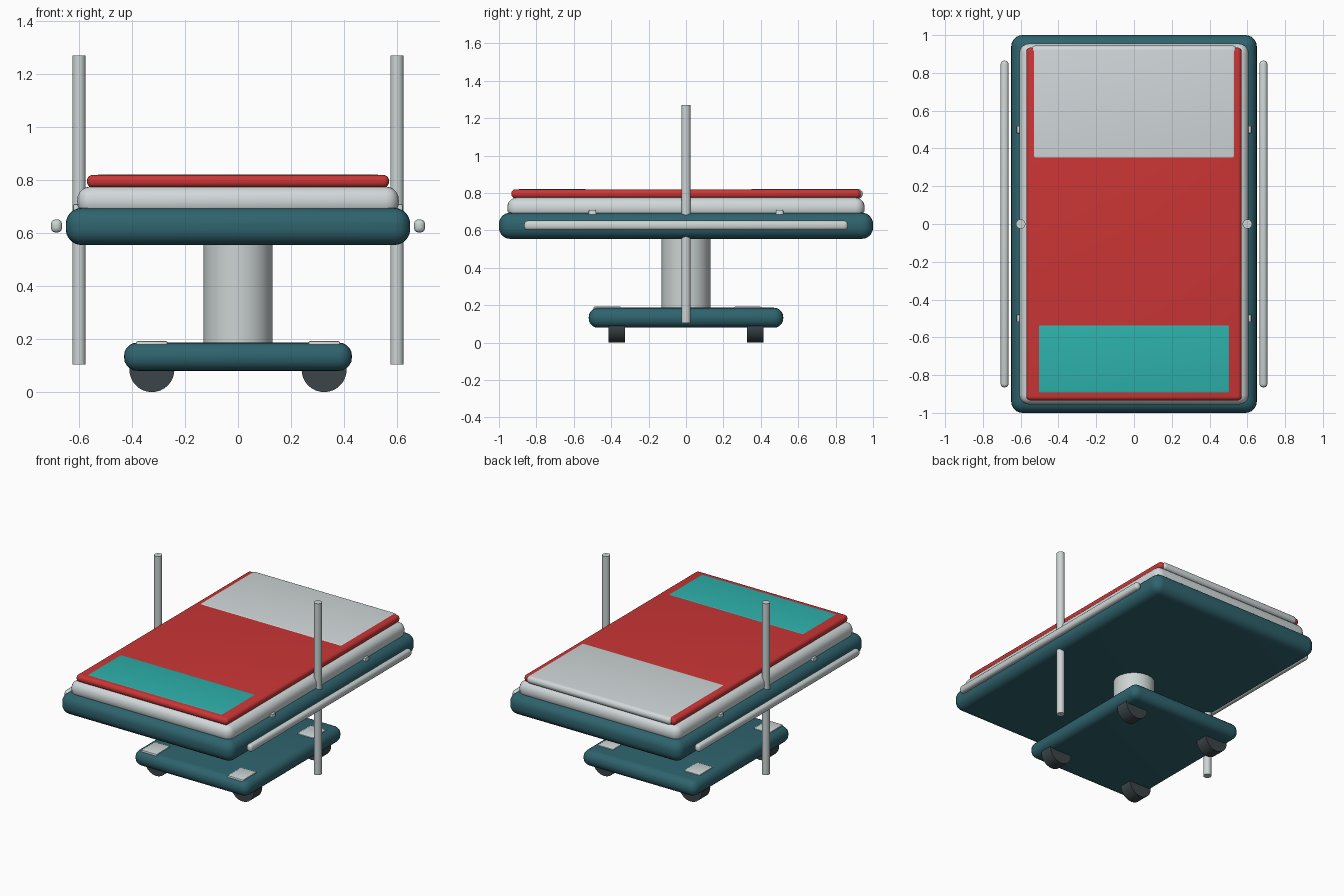
import bpy
from math import radians

cube = bpy.data.objects.get("Cube")
if cube:
    bpy.data.objects.remove(cube, do_unlink=True)


def material(name, rgb):
    m = bpy.data.materials.new(name)
    m.use_nodes = True
    m.diffuse_color = (*rgb, 1)
    m.node_tree.nodes["Principled BSDF"].inputs["Base Color"].default_value = (*rgb, 1)
    return m


TEAL = material("dark teal paint", (0.028, 0.125, 0.155))
WHITE = material("white linen", (0.64, 0.69, 0.70))
METAL = material("pale metal", (0.61, 0.66, 0.66))
RED = material("red blanket", (0.60, 0.036, 0.036))
CYAN = material("turquoise cloth", (0.027, 0.44, 0.41))
RUBBER = material("dark rubber", (0.045, 0.06, 0.065))


def finish(obj, name, mat):
    obj.name = name
    obj.data.materials.append(mat)
    bpy.ops.object.shade_smooth_by_angle(angle=radians(40))
    return obj


def box(name, mat, x, y, z, bevel, segments=5):
    """Rounded box from (low, high) ranges along each axis."""
    spans = (x, y, z)
    bpy.ops.mesh.primitive_cube_add(size=1, location=[(a + b) / 2 for a, b in spans])
    obj = bpy.context.object
    obj.scale = [b - a for a, b in spans]
    bpy.ops.object.transform_apply(location=False, rotation=False, scale=True)
    mod = obj.modifiers.new("rounded edges", "BEVEL")
    mod.width, mod.segments = bevel, segments
    bpy.ops.object.modifier_apply(modifier=mod.name)
    return finish(obj, name, mat)


def cylinder(name, mat, radius, depth, location, rotation=(0, 0, 0), sides=32):
    bpy.ops.mesh.primitive_cylinder_add(vertices=sides, radius=radius, depth=depth,
                                        location=location, rotation=rotation)
    return finish(bpy.context.object, name, mat)


# Rolling base and lifting column
box("base", TEAL, (-0.43, 0.43), (-0.52, 0.52), (0.08, 0.187), 0.05)
cylinder("column", METAL, 0.13, 0.40, (0, 0, 0.38), sides=48)

# Bed frame, mattress and bedding
box("bed_frame", TEAL, (-0.65, 0.65), (-1, 1), (0.555, 0.695), 0.06, 6)
box("mattress", WHITE, (-0.607, 0.607), (-0.955, 0.955), (0.665, 0.776), 0.05)
box("blanket", RED, (-0.57, 0.57), (-0.934, 0.934), (0.772, 0.82), 0.022)
box("pillow", WHITE, (-0.545, 0.545), (0.335, 0.945), (0.77, 0.822), 0.025)
box("folded_cloth", CYAN, (-0.515, 0.515), (-0.905, -0.525), (0.775, 0.822), 0.02)

for side, s in (("left", 1), ("right", -1)):
    # Tall pole through the frame, side rail and rail brackets
    cylinder(f"{side}_pole", METAL, 0.025, 1.165, (0.6 * s, 0, 0.6875), sides=24)
    box(f"{side}_rail", METAL, sorted((0.664 * s, 0.706 * s)), (-0.865, 0.865),
        (0.602, 0.652), 0.018, 3)
    for end, e in (("front", -1), ("back", 1)):
        box(f"{side}_{end}_bracket", METAL, sorted((0.6 * s, 0.622 * s)),
            (0.5 * e - 0.02, 0.5 * e + 0.02), (0.6, 0.71), 0.006, 2)
        # Caster wheel and its brake plate on the base
        cylinder(f"{side}_{end}_wheel", RUBBER, 0.085, 0.09,
                 (0.325 * s, 0.37 * e, 0.085), (radians(90), 0, 0))
        y = 0.375 * e - 0.045
        box(f"{side}_{end}_brake_plate", METAL, sorted((0.265 * s, 0.385 * s)),
            (y - 0.075, y + 0.075), (0.17, 0.193), 0.008, 2)
